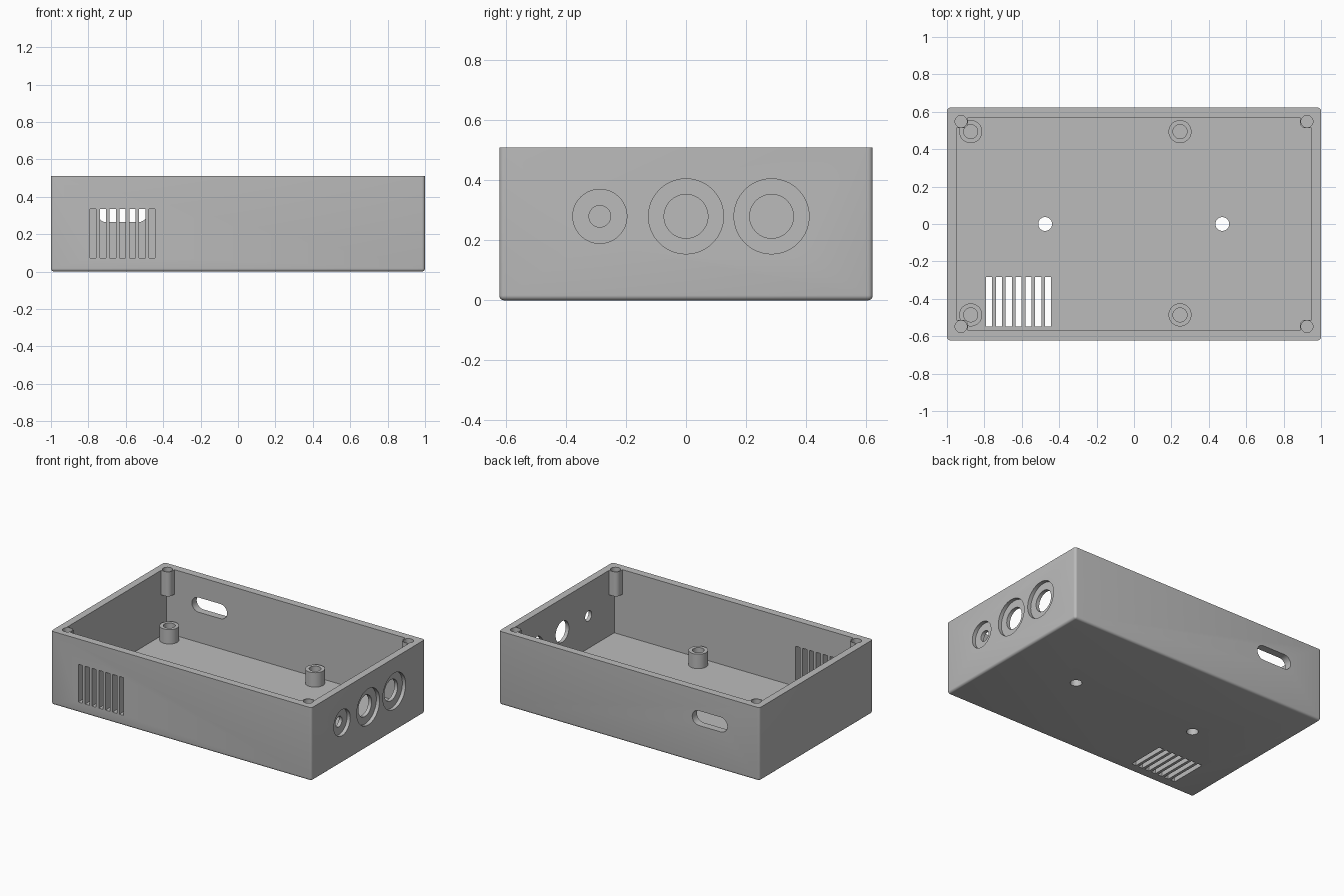
import bpy, bmesh, math
from mathutils import Matrix

cube = bpy.data.objects.get("Cube")
if cube:
    bpy.data.objects.remove(cube, do_unlink=True)

HX, HY, H = 1.0, 0.622, 0.51      # outer half sizes and height
IX, IY, FLOOR = 0.95, 0.57, 0.055  # cavity half sizes and floor level

grey = bpy.data.materials.new("mid_grey")
grey.use_nodes = True
grey.diffuse_color = (0.5, 0.5, 0.5, 1)
grey.node_tree.nodes["Principled BSDF"].inputs["Base Color"].default_value = (0.5, 0.5, 0.5, 1)


def to_object(bm, name):
    bmesh.ops.recalc_face_normals(bm, faces=bm.faces)
    mesh = bpy.data.meshes.new(name)
    bm.to_mesh(mesh)
    bm.free()
    mesh.materials.append(grey)
    ob = bpy.data.objects.new(name, mesh)
    bpy.context.collection.objects.link(ob)
    return ob


def box(name, xs, ys, zs, bevel=0, pick=None):
    """Box between limits; edges accepted by pick are rounded."""
    bm = bmesh.new()
    bmesh.ops.create_cube(bm, size=1)
    for v in bm.verts:
        v.co = [lim[0] if c < 0 else lim[1] for c, lim in zip(v.co, (xs, ys, zs))]
    if bevel:
        edges = [e for e in bm.edges if pick(e)]
        bmesh.ops.bevel(bm, geom=edges, offset=bevel, segments=5, profile=0.5, affect='EDGES')
    return to_object(bm, name)


def rod(name, centre, radius, length, axis='Z', sides=48):
    """Cylinder centred on a point and running along an axis."""
    turn = Matrix.Rotation(math.pi / 2, 4, 'Y') if axis == 'X' else Matrix()
    bm = bmesh.new()
    bmesh.ops.create_cone(bm, cap_ends=True, segments=sides, radius1=radius, radius2=radius,
                          depth=length, matrix=Matrix.Translation(centre) @ turn)
    return to_object(bm, name)


def cut(target, cutters):
    """Subtract the cutters, bake the result and remove them."""
    for c in cutters:
        c.hide_render = True
        m = target.modifiers.new("cut", 'BOOLEAN')
        m.operation, m.solver, m.object = 'DIFFERENCE', 'EXACT', c
    bpy.context.view_layer.update()
    graph = bpy.context.evaluated_depsgraph_get()
    baked = bpy.data.meshes.new_from_object(target.evaluated_get(graph))
    target.modifiers.clear()
    target.data = baked
    for c in cutters:
        bpy.data.objects.remove(c, do_unlink=True)


def upright(e):
    return abs(e.verts[0].co.z - e.verts[1].co.z) > 0.01


def not_top(e):
    return min(v.co.z for v in e.verts) < H / 2


corners = [(sx, sy) for sx in (-1, 1) for sy in (-1, 1)]

# Shell, rounded everywhere but the rim
shell = box("enclosure_shell", (-HX, HX), (-HY, HY), (0, H), 0.017, not_top)

# Cavity, leaving the corner screw posts standing
cavity = box("cavity_cutter", (-IX, IX), (-IY, IY), (FLOOR, 0.8))
posts = []
for sx, sy in corners:
    posts.append(box("post_cutter", sorted((sx * 0.887, sx * 1.05)),
                     sorted((sy * 0.513, sy * 0.7)), (0.34, 0.9), 0.03, upright))
cut(cavity, posts)
cut(shell, [cavity])

# Screw holes in the corner posts
holes = [rod("screw_cutter", (sx * 0.925, sy * 0.548, 0.48), 0.032, 0.24) for sx, sy in corners]

# Ventilation slits in the front wall and the floor
for i in range(7):
    x = -0.791 + i * 0.0525
    holes.append(box("front_slit_cutter", (x, x + 0.033), (-0.7, -0.5), (0.072, 0.334)))
    holes.append(box("floor_slit_cutter", (x, x + 0.033), (-0.548, -0.283), (-0.1, 0.1)))

# Rounded slot in the back wall
holes.append(box("back_slot_cutter", (-0.753, -0.483), (0.5, 0.7), (0.264, 0.366), 0.0505,
                 lambda e: abs(e.verts[0].co.y - e.verts[1].co.y) > 0.1))

# Mounting holes in the floor
holes += [rod("mount_cutter", (x, 0, 0), 0.037, 0.3) for x in (-0.475, 0.472)]

# Connector holes with shallow round recesses in the left wall
for y, recess, bore in ((-0.287, 0.09, 0.036), (0, 0.125, 0.073), (0.285, 0.125, 0.073)):
    holes.append(rod("recess_cutter", (HX, y, 0.28), recess, 0.05, 'X', 64))
    holes.append(rod("bore_cutter", (HX, y, 0.28), bore, 0.3, 'X', 64))
cut(shell, holes)
parts = [shell]

# Hollow standoffs on the floor
for x, side in ((-0.873, "right"), (0.246, "left")):
    for y, end in ((-0.486, "front"), (0.494, "back")):
        post = rod(f"standoff_{end}_{side}", (x, y, 0.095), 0.0615, 0.12)
        cut(post, [rod("standoff_cutter", (x, y, 0.12), 0.0375, 0.15)])
        parts.append(post)

# Smooth round faces, crisp corners
for ob in bpy.context.view_layer.objects:
    ob.select_set(ob in parts)
bpy.context.view_layer.objects.active = shell
bpy.ops.object.shade_smooth_by_angle(angle=math.radians(30))
